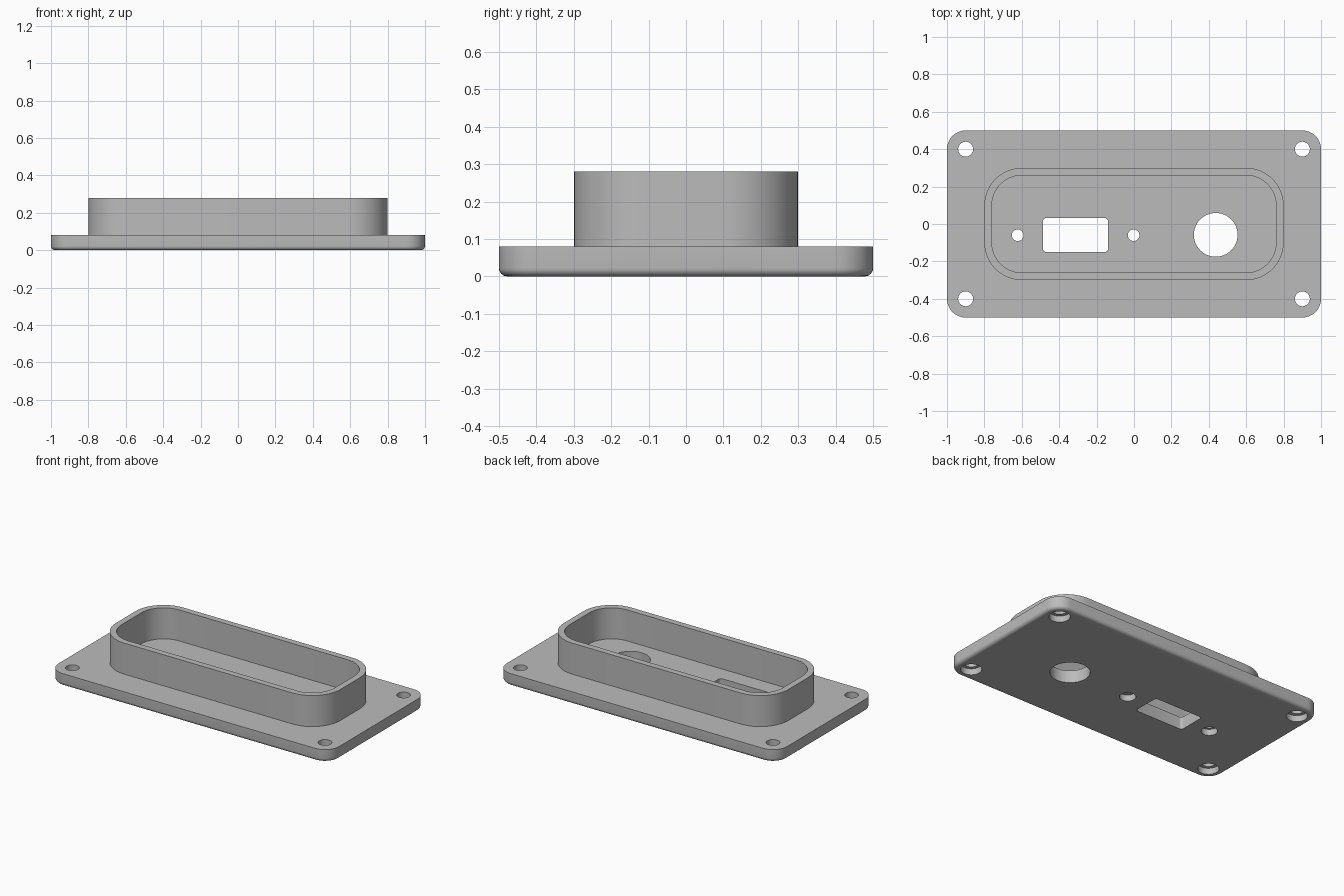
import bpy, bmesh, math

if "Cube" in bpy.data.objects:
    bpy.data.objects.remove(bpy.data.objects["Cube"])

mat = bpy.data.materials.new("mid_grey")
mat.diffuse_color = (0.5, 0.5, 0.5, 1)
mat.use_nodes = True
mat.node_tree.nodes["Principled BSDF"].inputs["Base Color"].default_value = mat.diffuse_color


def outline(hx, hy, r, cx=0, cy=0, seg=12):
    """Rounded rectangle; a circle when hx == hy == r."""
    pts = []
    for k, (sx, sy) in enumerate([(1, 1), (-1, 1), (-1, -1), (1, -1)]):
        for i in range(seg + 1):
            a = (k + i / seg) * math.pi / 2
            pts.append((cx + sx * (hx - r) + r * math.cos(a),
                        cy + sy * (hy - r) + r * math.sin(a)))
    return pts


def loft(name, sections, closed=False):
    """Skin a stack of (outline, z); cap the ends or close the loop."""
    bm = bmesh.new()
    rings = [[bm.verts.new((x, y, z)) for x, y in pts] for pts, z in sections]
    n = len(rings[0])
    pairs = list(zip(rings, rings[1:]))
    if closed:
        pairs.append((rings[-1], rings[0]))
    else:
        bm.faces.new(rings[0][::-1])
        bm.faces.new(rings[-1])
    for a, b in pairs:
        for i in range(n):
            j = (i + 1) % n
            bm.faces.new((a[i], a[j], b[j], b[i]))
    bmesh.ops.remove_doubles(bm, verts=bm.verts, dist=1e-5)
    bmesh.ops.recalc_face_normals(bm, faces=bm.faces)
    me = bpy.data.meshes.new(name)
    bm.to_mesh(me)
    bm.free()
    me.materials.append(mat)
    ob = bpy.data.objects.new(name, me)
    bpy.context.collection.objects.link(ob)
    return ob


def smooth(ob):
    bpy.ops.object.select_all(action='DESELECT')
    ob.select_set(True)
    bpy.context.view_layer.objects.active = ob
    bpy.ops.object.shade_smooth_by_angle(angle=math.radians(30))


# Base plate with a rounded lower edge
TOP, F = 0.08, 0.022
sections = []
for i in range(7):
    a = i / 6 * math.pi / 2
    d = F * (1 - math.sin(a))
    sections.append((outline(1 - d, 0.5 - d, 0.1 - d), F * (1 - math.cos(a))))
sections.append((outline(1, 0.5, 0.1), TOP))
plate = loft("base_plate", sections)


def hole(name, x, y, r, bore=0, depth=0.04):
    """Round hole, optionally counterbored from below."""
    c = outline(r, r, r, x, y)
    s = [(c, -0.1), (c, 0.2)]
    if bore:
        b = outline(bore, bore, bore, x, y)
        s = [(b, -0.1), (b, depth), (c, depth), (c, 0.2)]
    return loft(name, s)


# Cutters: corner screws, connector screws, round port, rectangular port
cutters = [hole("corner_hole_cutter", sx * 0.9, sy * 0.4, 0.04, 0.062)
           for sx in (-1, 1) for sy in (-1, 1)]
cutters += [hole("small_hole_cutter", x, -0.06, 0.031, 0.048) for x in (-0.622, -0.002)]
cutters.append(hole("round_port_cutter", 0.437, -0.058, 0.117))
port = outline(0.174, 0.091, 0.018, -0.313, -0.059, 5)
cutters.append(loft("rectangular_port_cutter", [(port, -0.1), (port, 0.2)]))

bpy.context.view_layer.objects.active = plate
for c in cutters:
    m = plate.modifiers.new("cut", 'BOOLEAN')
    m.operation, m.solver, m.object = 'DIFFERENCE', 'EXACT', c
    bpy.ops.object.modifier_apply(modifier=m.name)
    bpy.data.objects.remove(c)
smooth(plate)

# Raised rim standing on the plate
outer, inner = outline(0.8, 0.3, 0.2), outline(0.76, 0.26, 0.16)
rim = loft("raised_rim", [(outer, TOP), (outer, 0.28), (inner, 0.28), (inner, TOP)], closed=True)
smooth(rim)
